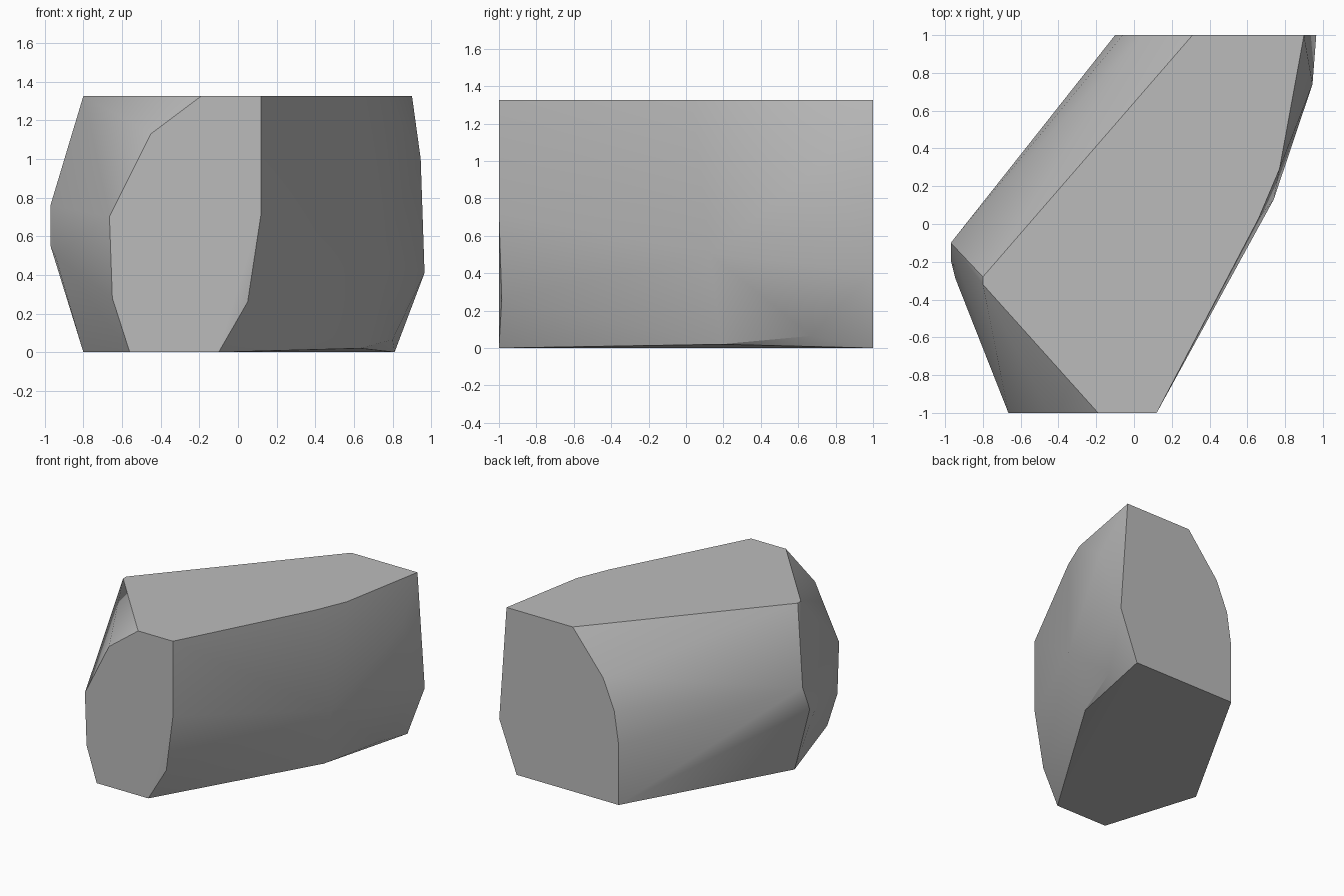
import bpy
import bmesh
import math

# Remove the default object
default_cube = bpy.data.objects.get("Cube")
if default_cube:
    bpy.data.objects.remove(default_cube, do_unlink=True)

HEIGHT = 1.325


def make_material(name, color):
    material = bpy.data.materials.new(name)
    material.use_nodes = True
    material.diffuse_color = color
    shader = material.node_tree.nodes["Principled BSDF"]
    shader.inputs["Base Color"].default_value = color
    return material


def build_hull(name, points, material):
    """Wrap the corner points in a faceted convex solid."""
    bm = bmesh.new()
    for point in points:
        bm.verts.new(point)
    result = bmesh.ops.convex_hull(bm, input=bm.verts[:])
    loose = [v for v in bm.verts if not v.link_faces]
    bmesh.ops.delete(bm, geom=loose, context="VERTS")
    # Merge the triangles of the flat cut faces
    bmesh.ops.dissolve_limit(
        bm, angle_limit=math.radians(1), verts=bm.verts[:], edges=bm.edges[:]
    )
    bmesh.ops.recalc_face_normals(bm, faces=bm.faces[:])
    mesh = bpy.data.meshes.new(name)
    bm.to_mesh(mesh)
    bm.free()
    mesh.materials.append(material)
    rock = bpy.data.objects.new(name, mesh)
    bpy.context.collection.objects.link(rock)
    return rock


# Flat front end, as x and z
front_end = [
    (-0.19, HEIGHT), (0.12, HEIGHT), (0.12, 0.72), (-0.1, 0),
    (-0.56, 0), (-0.65, 0.28), (-0.665, 0.7), (-0.45, 1.13),
]

# Flat back end, as x and z
back_end = [
    (0.9, HEIGHT), (0.31, HEIGHT), (0.04, 0.99), (-0.06, 0.75),
    (-0.1, 0.48), (-0.1, 0), (0.81, 0), (0.965, 0.41),
]

# Flat top corners between the ends, as x and y
top_corners = [(0.66, 0.03), (0.77, 0.29), (-0.8, -0.28), (-0.8, -0.32)]

# Corners on the two long sides and the lower rim
side_corners = [
    (0.05, -0.985, 0.26), (0.74, 0.13, 0.5), (0.945, 0.74, 1),
    (0.63, 0.19, 0.02), (0.8, 0.67, 0.065),
    (-0.97, -0.1, 0.76), (-0.97, -0.19, 0.55),
    (-0.945, -0.29, 0.5), (-0.8, -0.24, 0),
]

corners = [(x, -1, z) for x, z in front_end]
corners += [(x, 1, z) for x, z in back_end]
corners += [(x, y, HEIGHT) for x, y in top_corners]
corners += side_corners

# Stone block with softly shaded sides and crisp cut faces
stone_grey = make_material("stone grey", (0.5, 0.5, 0.5, 1))
rock_block = build_hull("rock_block", corners, stone_grey)

bpy.ops.object.select_all(action="DESELECT")
rock_block.select_set(True)
bpy.context.view_layer.objects.active = rock_block
bpy.ops.object.shade_smooth_by_angle(angle=math.radians(30))
